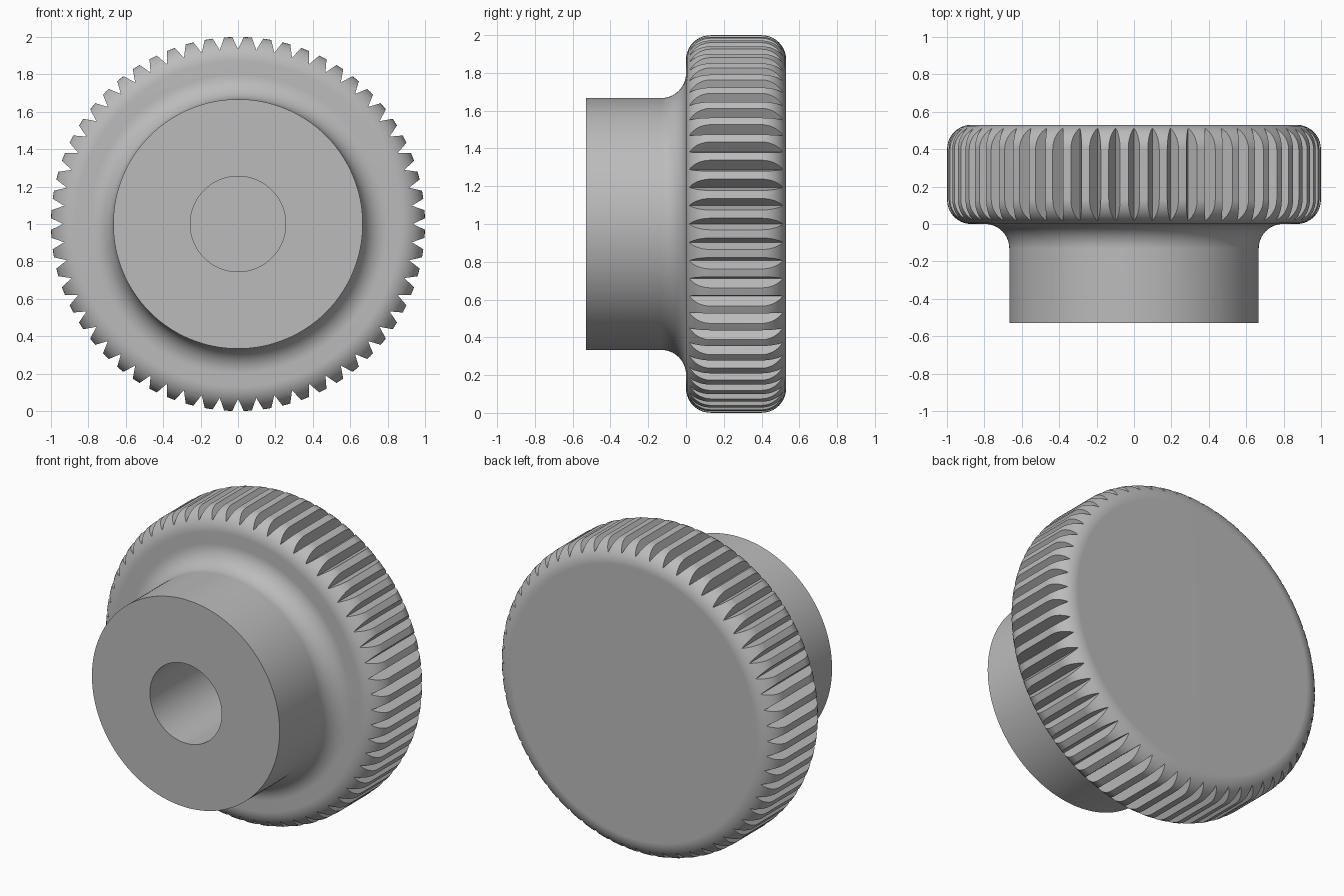
import bpy, bmesh
from math import sin, cos, pi, radians
from mathutils import Matrix, Vector

cube = bpy.data.objects.get("Cube")
if cube:
    bpy.data.objects.remove(cube, do_unlink=True)

RIM, HUB, BORE = 1.0, 0.667, 0.255
FRONT, BACK = -0.53, 0.53
FILLET = 0.13
GROOVES, DEPTH, HALF_WIDTH = 60, 0.065, 0.031
SEGMENTS = 180

grey = bpy.data.materials.new("plain grey")
grey.use_nodes = True
grey.diffuse_color = (0.5, 0.5, 0.5, 1)
grey.node_tree.nodes["Principled BSDF"].inputs["Base Color"].default_value = grey.diffuse_color


def arc(r, y, start, end, steps=10):
    """Quarter fillet around (r, y), as (radius, y) points."""
    angles = [radians(start + (end - start) * i / steps) for i in range(steps + 1)]
    return [(r + FILLET * cos(a), y + FILLET * sin(a)) for a in angles]


def make_object(name, bm):
    bmesh.ops.recalc_face_normals(bm, faces=bm.faces)
    mesh = bpy.data.meshes.new(name)
    bm.to_mesh(mesh)
    bm.free()
    obj = bpy.data.objects.new(name, mesh)
    bpy.context.collection.objects.link(obj)
    obj.location.z = RIM
    return obj


# Turned body: blind bore, hub, blended neck and rounded head
profile = [(0, 0.22), (BORE, 0.22), (BORE, FRONT), (HUB, FRONT)]
profile += arc(HUB + FILLET, -FILLET, 180, 90)
profile += arc(RIM - FILLET, FILLET, -90, 0)
profile += arc(RIM - FILLET, BACK - FILLET, 0, 90)
profile += [(0, BACK)]

bm = bmesh.new()
verts = [bm.verts.new((r, y, 0)) for r, y in profile]
edges = [bm.edges.new(pair) for pair in zip(verts, verts[1:])]
bmesh.ops.rotate(bm, verts=verts, matrix=Matrix.Rotation(pi / SEGMENTS, 3, 'Y'))
bmesh.ops.spin(bm, geom=verts + edges, axis=(0, 1, 0), cent=(0, 0, 0),
               angle=2 * pi, steps=SEGMENTS, use_duplicate=False)
bmesh.ops.remove_doubles(bm, verts=bm.verts, dist=0.0005)
knob = make_object("knurled_knob", bm)
knob.data.materials.append(grey)

# Grip grooves: a ring of V-shaped cutters
bm = bmesh.new()
section = [(-2 * HALF_WIDTH, RIM + DEPTH), (0, RIM - DEPTH), (2 * HALF_WIDTH, RIM + DEPTH)]
for i in range(GROOVES):
    turn = Matrix.Rotation(2 * pi * i / GROOVES, 3, 'Y')
    ends = [[bm.verts.new(turn @ Vector((x, y, z))) for x, z in section]
            for y in (-0.05, BACK + 0.05)]
    bm.faces.new(ends[0])
    bm.faces.new(ends[1][::-1])
    for a in range(3):
        b = (a + 1) % 3
        bm.faces.new((ends[0][a], ends[0][b], ends[1][b], ends[1][a]))
cutter = make_object("groove_cutter", bm)
cutter.hide_render = True

cut = knob.modifiers.new("Grooves", 'BOOLEAN')
cut.operation = 'DIFFERENCE'
cut.solver = 'EXACT'
cut.object = cutter

bpy.ops.object.select_all(action='DESELECT')
knob.select_set(True)
bpy.context.view_layer.objects.active = knob
bpy.ops.object.modifier_apply(modifier=cut.name)
bpy.data.objects.remove(cutter, do_unlink=True)

# Smooth fillets with crisp groove and hub edges
bpy.ops.object.shade_smooth_by_angle(angle=radians(30))
weighted = knob.modifiers.new("Weighted normals", 'WEIGHTED_NORMAL')
weighted.keep_sharp = True
